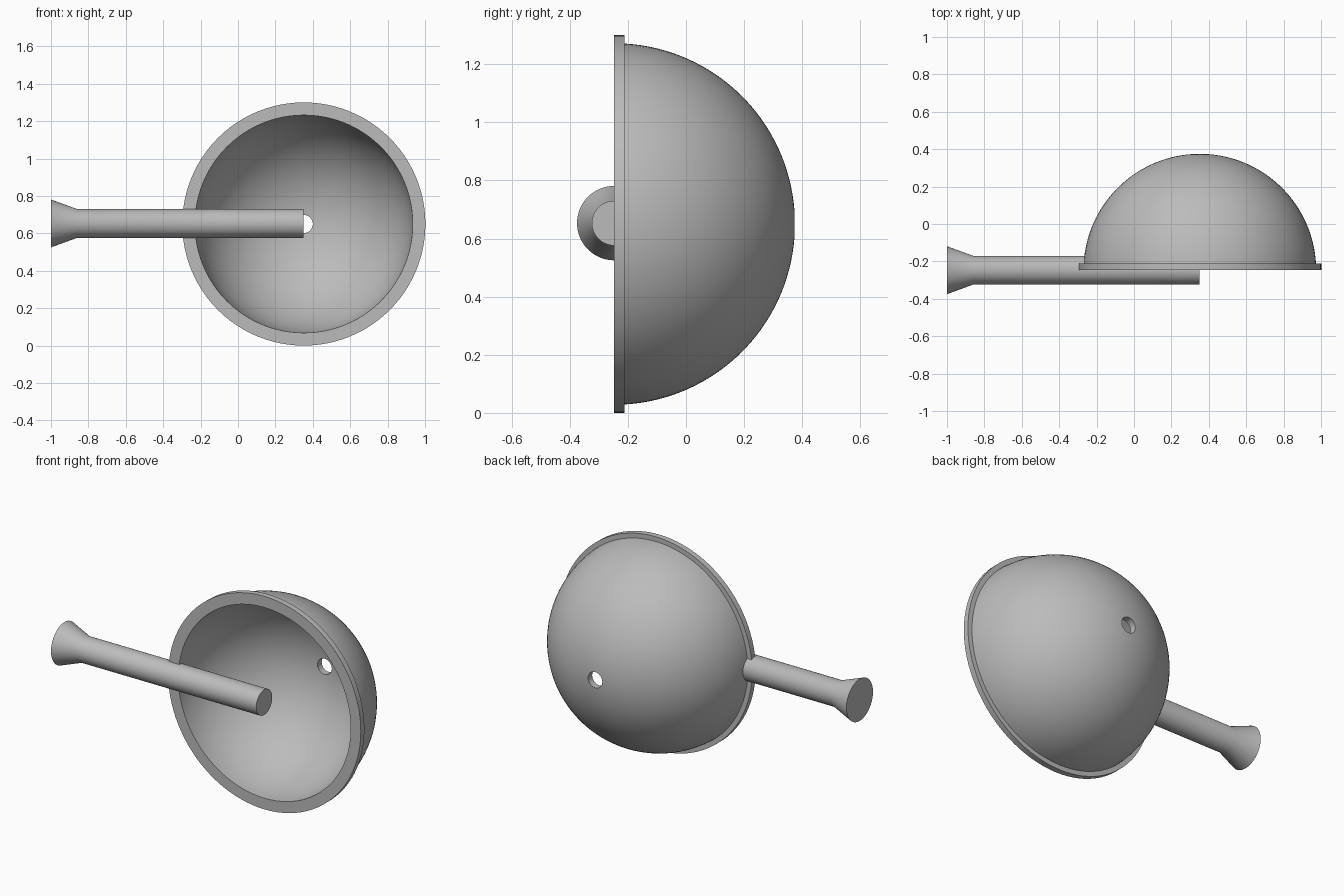
import bpy
import bmesh
from math import radians, sin, cos, asin, pi
from mathutils import Matrix, Vector

cube = bpy.data.objects.get("Cube")
if cube:
    bpy.data.objects.remove(cube, do_unlink=True)

grey = bpy.data.materials.new("plain grey")
grey.use_nodes = True
colour = (0.5, 0.5, 0.5, 1)
grey.diffuse_color = colour
grey.node_tree.nodes["Principled BSDF"].inputs["Base Color"].default_value = colour

CENTRE = Vector((0.352, -0.247, 0.65))


def lathe(name, profile, axis, origin, steps=96):
    """Revolve (radius, distance along axis) points around an axis."""
    bm = bmesh.new()
    turn = Vector((0, 0, 1)).rotation_difference(axis).to_matrix().to_4x4()
    place = Matrix.Translation(origin) @ turn
    verts = [bm.verts.new((r, 0, h)) for r, h in profile]
    edges = [bm.edges.new(pair) for pair in zip(verts, verts[1:])]
    bmesh.ops.spin(bm, geom=verts + edges, cent=(0, 0, 0), axis=(0, 0, 1),
                   angle=2 * pi, steps=steps, use_duplicate=False)
    bmesh.ops.remove_doubles(bm, verts=bm.verts, dist=1e-5)
    bmesh.ops.transform(bm, matrix=place, verts=bm.verts)
    bmesh.ops.recalc_face_normals(bm, faces=bm.faces)
    mesh = bpy.data.meshes.new(name)
    bm.to_mesh(mesh)
    bm.free()
    mesh.materials.append(grey)
    obj = bpy.data.objects.new(name, mesh)
    bpy.context.collection.objects.link(obj)
    bpy.ops.object.select_all(action="DESELECT")
    obj.select_set(True)
    bpy.context.view_layer.objects.active = obj
    bpy.ops.object.shade_smooth_by_angle(angle=radians(25))
    return obj


def arc(radius, start, end, count=32):
    """Points on a circle, angles measured from the rim plane."""
    angles = [start + (end - start) * i / count for i in range(count + 1)]
    return [(radius * cos(a), radius * sin(a)) for a in angles]


# Hollow bowl with a flat flange and a round drain hole at its deepest point
OUTER, INNER, HOLE, FLANGE, THICK = 0.622, 0.582, 0.048, 0.65, 0.035
inside = arc(INNER, pi / 2 - asin(HOLE / INNER), 0)
outside = arc(OUTER, asin(THICK / OUTER), pi / 2 - asin(HOLE / OUTER))
bowl = inside + [(FLANGE, 0), (FLANGE, THICK)] + outside
lathe("bowl", bowl + bowl[:1], Vector((0, 1, 0)), CENTRE)

# Straight handle flaring out at its free end
handle = [(0, 0), (0.128, 0), (0.077, 0.14), (0.077, 1.35), (0, 1.35)]
lathe("handle", handle, Vector((1, 0, 0)), Vector((-1, CENTRE.y, 0.653)), 64)
